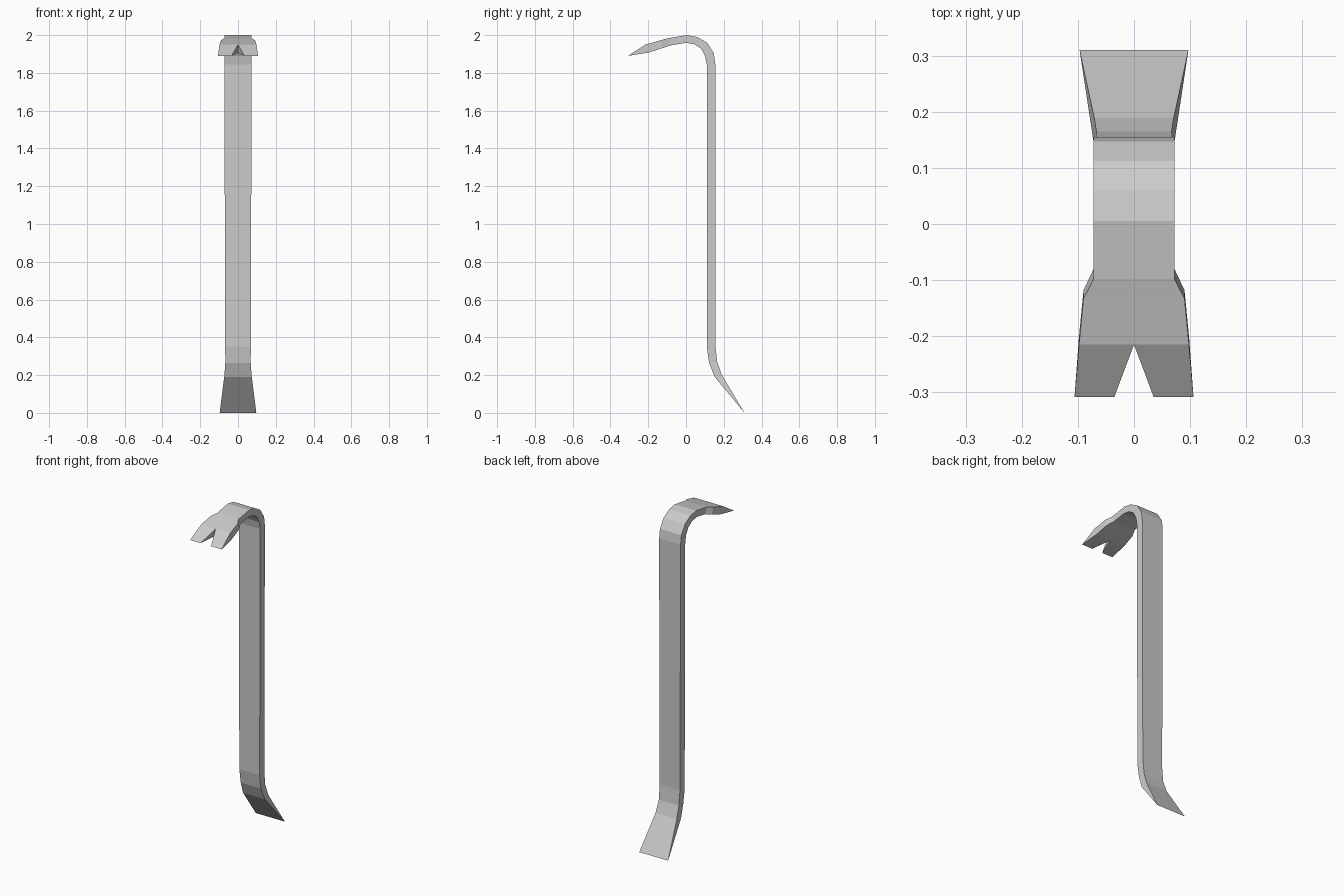
import bpy, bmesh

# Stations along the bar, chisel end to claw end:
# (outer y, outer z, inner y, inner z, outer half width, inner half width, slot half width)
STATIONS = [
    (0.31, 0.00, 0.31, 0.00, 0.097, 0.097, 0),      # chisel edge
    (0.19, 0.20, 0.152, 0.19, 0.071, 0.073, 0),
    (0.165, 0.27, 0.122, 0.265, 0.067, 0.067, 0),
    (0.155, 0.36, 0.11, 0.35, 0.068, 0.068, 0),
    (0.155, 1.85, 0.11, 1.845, 0.072, 0.072, 0),    # top of shaft
    (0.147, 1.905, 0.101, 1.89, 0.072, 0.072, 0),
    (0.112, 1.96, 0.08, 1.928, 0.072, 0.072, 0),
    (0.06, 1.99, 0.044, 1.952, 0.072, 0.072, 0),
    (0.005, 2.00, 0.00, 1.959, 0.072, 0.072, 0),
    (-0.098, 1.983, -0.08, 1.946, 0.072, 0.072, 0),
    (-0.133, 1.973, -0.118, 1.933, 0.09, 0.09, 0),  # claw shoulder
    (-0.215, 1.95, -0.20, 1.907, 0.098, 0.098, 0),  # root of claw slot
    (-0.308, 1.89, -0.308, 1.89, 0.106, 0.106, 0.035),
]

# Half of the bar (x >= 0), skinned between stations
bm = bmesh.new()
rings = []
for oy, oz, iy, iz, ow, iw, slot in STATIONS:
    rings.append([bm.verts.new(p) for p in
                  ((slot, oy, oz), (ow, oy, oz), (iw, iy, iz), (slot, iy, iz))])
for a, b in zip(rings, rings[1:]):
    for i in range(3):
        bm.faces.new((a[i], a[i + 1], b[i + 1], b[i]))

# Inner wall of the claw slot
a, b = rings[-2], rings[-1]
bm.faces.new((a[3], a[0], b[0], b[3]))

# Close both wedge edges
bmesh.ops.remove_doubles(bm, verts=bm.verts[:], dist=0.0005)
bmesh.ops.recalc_face_normals(bm, faces=bm.faces[:])
# The half is open at x = 0, so make sure its outer side faces +x
side = max(bm.faces, key=lambda f: abs(f.normal.x) * f.calc_area())
if side.normal.x < 0:
    bmesh.ops.reverse_faces(bm, faces=bm.faces[:])

mesh = bpy.data.meshes.new("pry_bar")
bm.to_mesh(mesh)
bm.free()
bar = bpy.data.objects.new("pry_bar", mesh)
bpy.context.collection.objects.link(bar)

# Mirror to the full width
mirror = bar.modifiers.new("mirror", 'MIRROR')
mirror.use_axis[0] = True
mirror.use_mirror_merge = True
mirror.merge_threshold = 0.0005
